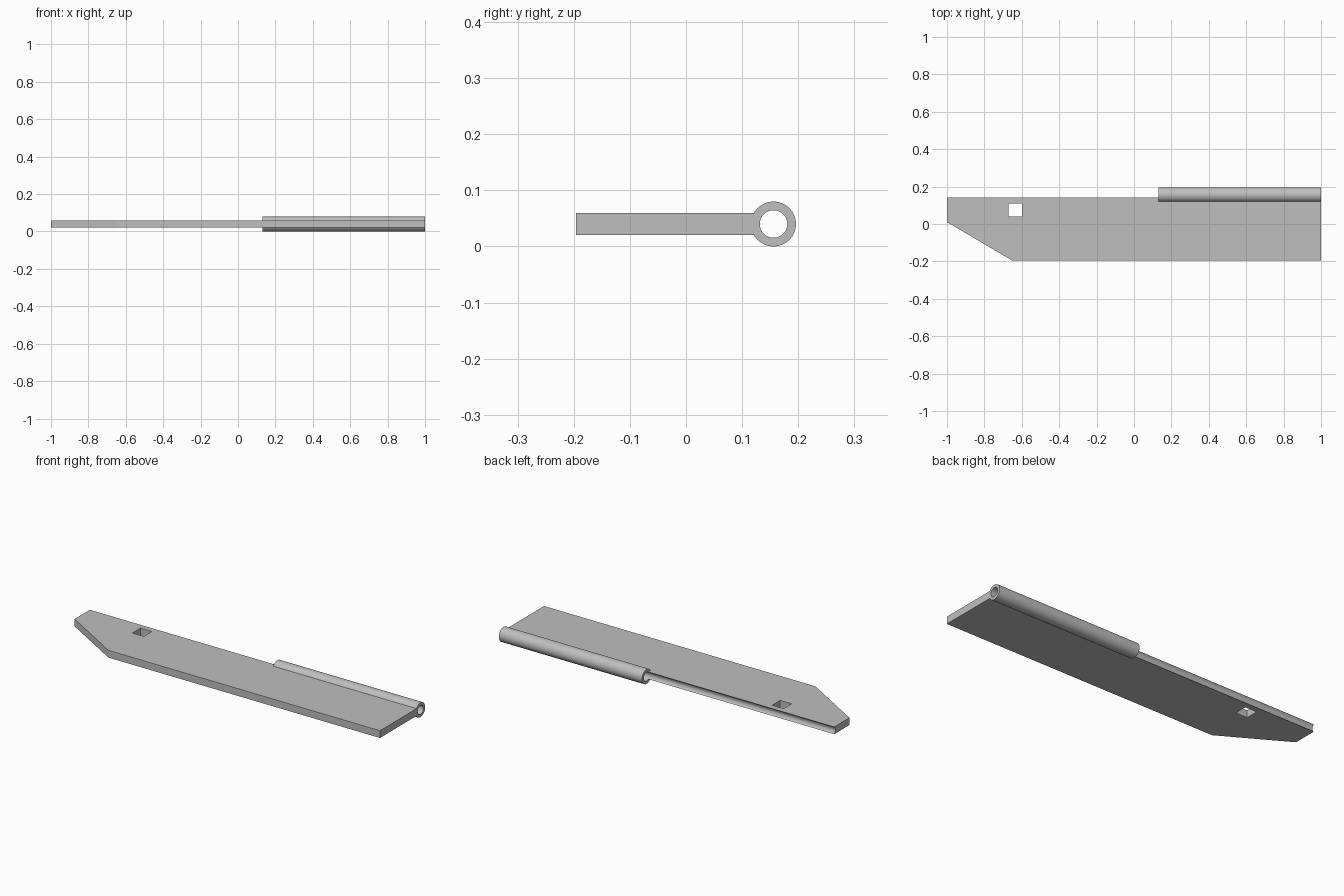
import bpy
import bmesh
from math import pi, radians
from mathutils import Matrix

cube = bpy.data.objects.get("Cube")
if cube:
    bpy.data.objects.remove(cube, do_unlink=True)

grey = bpy.data.materials.new("plain_grey")
grey.use_nodes = True
colour = (0.52, 0.52, 0.52, 1)
grey.diffuse_color = colour
grey.node_tree.nodes["Principled BSDF"].inputs["Base Color"].default_value = colour

MID_Z = 0.04       # height of the leaf's middle and the barrel axis
AXIS_Y = 0.156     # barrel axis
BARREL_X = 0.13    # where the barrel starts


def add_object(name, bm):
    bmesh.ops.recalc_face_normals(bm, faces=bm.faces)
    mesh = bpy.data.meshes.new(name)
    bm.to_mesh(mesh)
    bm.free()
    mesh.materials.append(grey)
    obj = bpy.data.objects.new(name, mesh)
    bpy.context.collection.objects.link(obj)
    return obj


def prism(name, outline, z0, z1):
    bm = bmesh.new()
    face = bm.faces.new([bm.verts.new((x, y, z0)) for x, y in outline])
    top = bmesh.ops.extrude_face_region(bm, geom=[face])["geom"]
    verts = [v for v in top if isinstance(v, bmesh.types.BMVert)]
    bmesh.ops.translate(bm, verts=verts, vec=(0, 0, z1 - z0))
    return add_object(name, bm)


def rod(name, radius, x0, x1):
    bm = bmesh.new()
    place = Matrix.Translation(((x0 + x1) / 2, AXIS_Y, MID_Z)) @ Matrix.Rotation(pi / 2, 4, "Y")
    bmesh.ops.create_cone(bm, cap_ends=True, segments=64, radius1=radius,
                          radius2=radius, depth=x1 - x0, matrix=place)
    return add_object(name, bm)


# Hinge leaf with one clipped corner
leaf = prism("hinge_leaf", [(-1, 0.15), (-1, 0.01), (-0.65, -0.196),
                            (1, -0.196), (1, 0.15)], 0.02, 0.06)

# Barrel joined to it, then the square hole and the full-length pin bore cut out
barrel = rod("barrel", 0.04, BARREL_X, 1)
bore = rod("bore_cutter", 0.0245, -1.1, 1.1)
hole = prism("square_hole_cutter", [(-0.67, 0.04), (-0.6, 0.04),
                                    (-0.6, 0.11), (-0.67, 0.11)], -0.1, 0.2)
tools = ((barrel, "UNION"), (bore, "DIFFERENCE"), (hole, "DIFFERENCE"))
for tool, operation in tools:
    tool.hide_render = True
    mod = leaf.modifiers.new(tool.name, "BOOLEAN")
    mod.object = tool
    mod.operation = operation
    mod.solver = "EXACT"

# Keep the finished leaf and drop the helper shapes
depsgraph = bpy.context.evaluated_depsgraph_get()
finished = bpy.data.meshes.new_from_object(leaf.evaluated_get(depsgraph))
leaf.modifiers.clear()
leaf.data = finished
for tool, _ in tools:
    bpy.data.objects.remove(tool, do_unlink=True)

# Smooth the round faces, keep the edges crisp
bpy.ops.object.select_all(action="DESELECT")
leaf.select_set(True)
bpy.context.view_layer.objects.active = leaf
bpy.ops.object.shade_smooth_by_angle(angle=radians(30))
